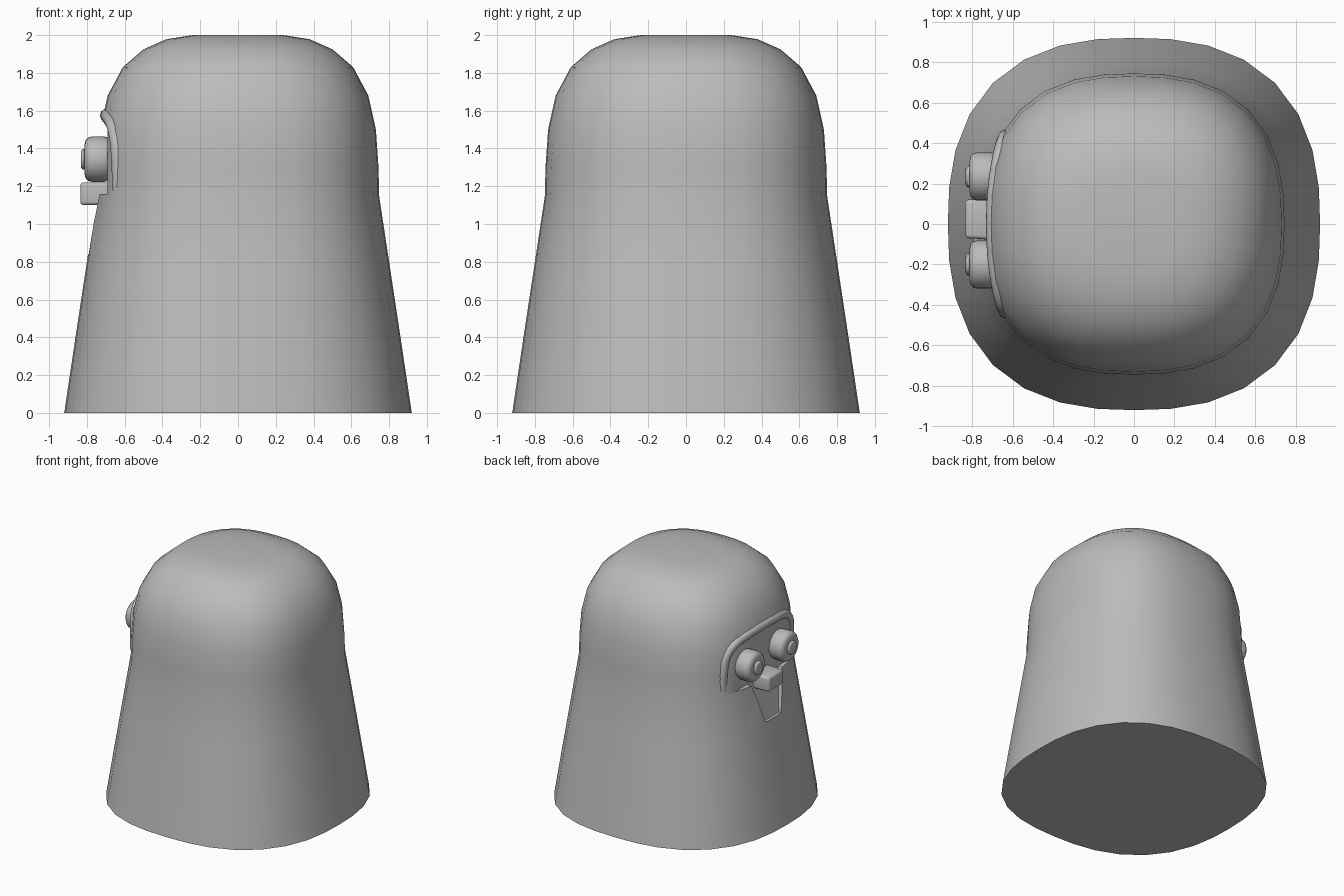
import bpy, bmesh, math
from mathutils import Vector

if "Cube" in bpy.data.objects:
    bpy.data.objects.remove(bpy.data.objects["Cube"])

grey = bpy.data.materials.new("plain grey")
grey.diffuse_color = (0.5, 0.5, 0.5, 1)
grey.use_nodes = True
grey.node_tree.nodes["Principled BSDF"].inputs["Base Color"].default_value = grey.diffuse_color


def make_object(name, bm):
    bmesh.ops.recalc_face_normals(bm, faces=bm.faces[:])
    me = bpy.data.meshes.new(name)
    bm.to_mesh(me)
    bm.free()
    me.materials.append(grey)
    ob = bpy.data.objects.new(name, me)
    bpy.context.collection.objects.link(ob)
    return ob


def smooth(ob, degrees=40):
    bpy.ops.object.select_all(action='DESELECT')
    ob.select_set(True)
    bpy.context.view_layer.objects.active = ob
    bpy.ops.object.shade_smooth_by_angle(angle=math.radians(degrees))


def bevel(ob, width, segments=3):
    m = ob.modifiers.new("bevel", 'BEVEL')
    m.width, m.segments = width, segments
    m.limit_method = 'ANGLE'


def apply_modifiers(ob):
    bpy.ops.object.select_all(action='DESELECT')
    ob.select_set(True)
    bpy.context.view_layer.objects.active = ob
    for m in list(ob.modifiers):
        bpy.ops.object.modifier_apply(modifier=m.name)


# Body: rounded-square rings stacked along a bell profile
PROFILE = [(0.92, 0), (0.862, 0.39), (0.803, 0.78), (0.747, 1.15), (0.744, 1.3),
           (0.73, 1.5), (0.69, 1.68), (0.61, 1.83), (0.5, 1.925), (0.38, 1.978),
           (0.24, 2.0)]
N, P = 32, 2.5


def ring_point(w, z, i):
    a = 2 * math.pi * i / N
    c, s = math.cos(a), math.sin(a)
    r = w / (abs(c) ** P + abs(s) ** P) ** (1 / P)
    return (r * c, r * s, z)


bm = bmesh.new()
rings = [[bm.verts.new(ring_point(w, z, i)) for i in range(N)] for w, z in PROFILE]
for a, b in zip(rings, rings[1:]):
    for i in range(N):
        j = (i + 1) % N
        bm.faces.new((a[i], a[j], b[j], b[i]))
bm.faces.new(rings[0])
bm.faces.new(rings[-1])
body = make_object("body", bm)


# Cutters: prisms facing -x, with a floor that follows x = floor(z)
def cut(name, outline, floor):
    bm = bmesh.new()
    inner = [bm.verts.new((floor(z), y, z)) for y, z in outline]
    outer = [bm.verts.new((-1.3, y, z)) for y, z in outline]
    bm.faces.new(inner)
    bm.faces.new(outer)
    n = len(outline)
    for i in range(n):
        j = (i + 1) % n
        bm.faces.new((inner[i], inner[j], outer[j], outer[i]))
    cutter = make_object(name, bm)
    m = body.modifiers.new(name, 'BOOLEAN')
    m.operation, m.object, m.solver = 'DIFFERENCE', cutter, 'EXACT'
    apply_modifiers(body)
    bpy.data.objects.remove(cutter)


# Flat face recess and the tapering throat groove under the beak
cut("face_cutter", [(-0.46, 1.16), (-0.46, 1.42), (-0.3, 1.53), (0, 1.55), (0.3, 1.53),
                    (0.46, 1.42), (0.46, 1.16)], lambda z: -0.692)
cut("throat_cutter", [(-0.2, 1.165), (0.2, 1.165), (0.1, 0.84), (-0.1, 0.84)],
    lambda z: -0.692 - (1.165 - z) * 0.24)
smooth(body, 35)

# Brow: soft ridge around the top of the face
cu = bpy.data.curves.new("brow", 'CURVE')
cu.dimensions = '3D'
cu.bevel_depth, cu.bevel_resolution, cu.use_fill_caps = 0.036, 3, True
sp = cu.splines.new('NURBS')
half = [(-0.63, 0.43, 1.18), (-0.635, 0.44, 1.4), (-0.66, 0.36, 1.53), (-0.695, 0.15, 1.575)]
path = half + [(x, -y, z) for x, y, z in reversed(half)]
sp.points.add(len(path) - 1)
for p, co in zip(sp.points, path):
    p.co = (*co, 1)
sp.order_u, sp.use_endpoint_u, sp.resolution_u = 3, True, 5
tmp = bpy.data.objects.new("brow_path", cu)
bpy.context.collection.objects.link(tmp)
dg = bpy.context.evaluated_depsgraph_get()
bm = bmesh.new()
bm.from_mesh(bpy.data.meshes.new_from_object(tmp.evaluated_get(dg)))
bpy.data.objects.remove(tmp)
smooth(make_object("brow", bm), 60)


# Eyes: rounded discs with a small raised pupil
def disc(name, y, z, radius, x0, x1, round_edge):
    bm = bmesh.new()
    bmesh.ops.create_cone(bm, cap_ends=True, segments=24, radius1=radius,
                          radius2=radius, depth=x1 - x0)
    for v in bm.verts:
        v.co = Vector((v.co.z + (x0 + x1) / 2, v.co.x + y, v.co.y + z))
    ob = make_object(name, bm)
    bevel(ob, round_edge)
    apply_modifiers(ob)
    smooth(ob, 40)


for side, y in (("left", 0.235), ("right", -0.2)):
    disc(side + "_eye", y, 1.343, 0.12, -0.812, -0.67, 0.038)
    disc(side + "_pupil", y, 1.343, 0.055, -0.832, -0.80, 0.018)

# Beak: blunt rounded block
bm = bmesh.new()
bmesh.ops.create_cube(bm, size=1)
for v in bm.verts:
    outer = v.co.x < 0
    v.co = Vector((-0.835 if outer else -0.66,
                   0.025 + v.co.y * (0.19 if outer else 0.21),
                   1.16 + v.co.z * 0.12))
beak = make_object("beak", bm)
bevel(beak, 0.018)
apply_modifiers(beak)
smooth(beak, 40)
